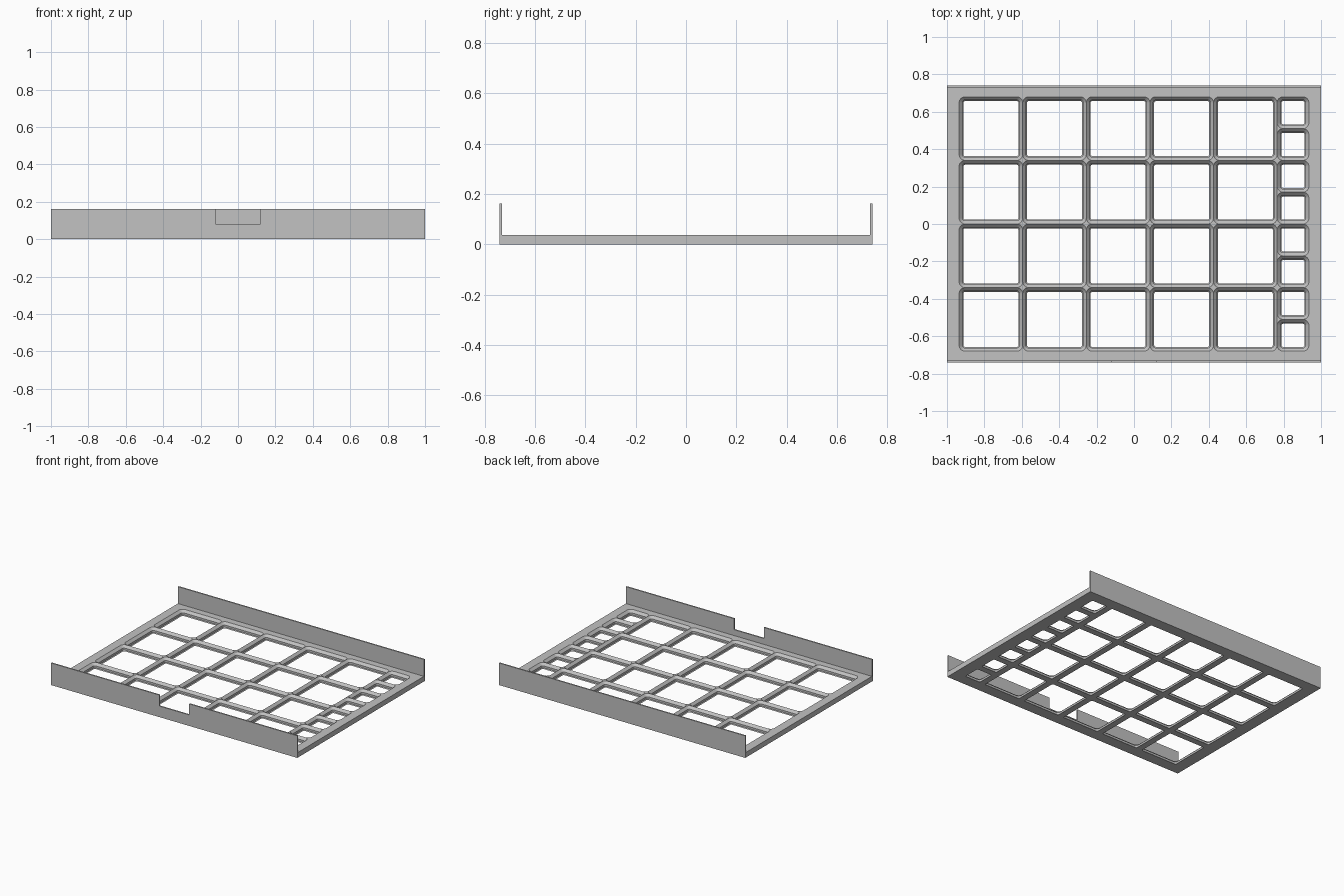
import bpy, bmesh, math

if "Cube" in bpy.data.objects:
    bpy.data.objects.remove(bpy.data.objects["Cube"])

MM = 2 / 247                  # one millimetre in scene units
CELL = 42 * MM                # full socket pitch
GX, GY = 2.75 * CELL, 2 * CELL    # half size of the socket grid
HX, HY = 1.0, 0.74            # half size of the whole tray
H = 4.65 * MM                 # floor thickness
WALL_H, WALL_T = 20 * MM, 0.01
ARC = 8                       # segments per rounded corner

# Socket profile: (inset, height), top to bottom
PROFILE = [(0, H), (2.15 * MM, 2.5 * MM), (2.15 * MM, 0.7 * MM), (2.85 * MM, 0)]

grey = bpy.data.materials.new("light_grey")
grey.diffuse_color = (0.54, 0.54, 0.54, 1)
grey.use_nodes = True
grey.node_tree.nodes["Principled BSDF"].inputs["Base Color"].default_value = grey.diffuse_color


def make_object(name, bm):
    mesh = bpy.data.meshes.new(name)
    bm.to_mesh(mesh)
    bm.free()
    mesh.materials.append(grey)
    ob = bpy.data.objects.new(name, mesh)
    bpy.context.collection.objects.link(ob)
    return ob


def rounded_ring(bm, cx, cy, hx, hy, inset, z):
    """Four lists of corner vertices, counter-clockwise."""
    r = 4 * MM - inset
    corners = []
    for i, (sx, sy) in enumerate([(1, 1), (-1, 1), (-1, -1), (1, -1)]):
        ox, oy = cx + sx * (hx - inset - r), cy + sy * (hy - inset - r)
        corners.append([bm.verts.new((ox + r * math.cos(a), oy + r * math.sin(a), z))
                        for a in [(i + k / ARC) * math.pi / 2 for k in range(ARC + 1)]])
    return corners


def fill_to_cell(bm, ring, cx, cy, hx, hy, z, top):
    """Flat faces between the rounded opening and its rectangular cell."""
    def face(vs):
        bm.faces.new(vs if top else vs[::-1])
    sq = [bm.verts.new((cx + sx * hx, cy + sy * hy, z))
          for sx, sy in [(1, 1), (-1, 1), (-1, -1), (1, -1)]]
    for i in range(4):
        for a, b in zip(ring[i], ring[i][1:]):
            face([sq[i], b, a])
        if not top:
            j = (i + 1) % 4
            face([sq[i], sq[j], ring[j][0], ring[i][-1]])


def socket(bm, cx, cy, hx, hy):
    rings = [rounded_ring(bm, cx, cy, hx, hy, d, z) for d, z in PROFILE]
    fill_to_cell(bm, rings[0], cx, cy, hx, hy, H, True)
    fill_to_cell(bm, rings[-1], cx, cy, hx, hy, 0, False)
    for upper, lower in zip(rings, rings[1:]):
        u, l = sum(upper, []), sum(lower, [])
        for i in range(len(u)):
            j = (i + 1) % len(u)
            bm.faces.new([u[i], u[j], l[j], l[i]])


# Floor grid: full sockets plus a column of half sockets on the right
bm = bmesh.new()
for col in range(5):
    for row in range(4):
        socket(bm, -GX + (col + 0.5) * CELL, -GY + (row + 0.5) * CELL, CELL / 2, CELL / 2)
for row in range(8):
    socket(bm, GX - CELL / 4, -GY + (row + 0.5) * CELL / 2, CELL / 4, CELL / 4)

# Solid border around the grid
signs = [(1, 1), (-1, 1), (-1, -1), (1, -1)]
loops = [[bm.verts.new((sx * x, sy * y, z)) for sx, sy in signs]
         for x, y, z in [(GX, GY, H), (HX, HY, H), (HX, HY, 0), (GX, GY, 0)]]
for a, b in zip(loops, loops[1:]):
    for i in range(4):
        j = (i + 1) % 4
        bm.faces.new([a[j], a[i], b[i], b[j]])
bmesh.ops.remove_doubles(bm, verts=bm.verts[:], dist=1e-5)
floor = make_object("grid_floor", bm)
bpy.context.view_layer.objects.active = floor
floor.select_set(True)
bpy.ops.object.shade_smooth_by_angle(angle=math.radians(30))


def wall(name, outline, y):
    """Upright plate extruded from an x-z outline."""
    bm = bmesh.new()
    face = bm.faces.new([bm.verts.new((x, y, z)) for x, z in outline])
    new = bmesh.ops.extrude_face_region(bm, geom=[face])["geom"]
    bmesh.ops.translate(bm, vec=(0, WALL_T, 0),
                        verts=[v for v in new if isinstance(v, bmesh.types.BMVert)])
    bmesh.ops.recalc_face_normals(bm, faces=bm.faces[:])
    make_object(name, bm)


# Back wall is plain, front wall has a finger notch
N, NZ = 15 * MM, 10 * MM
wall("back_wall", [(-HX, H), (HX, H), (HX, WALL_H), (-HX, WALL_H)], HY - WALL_T)
wall("front_wall", [(-HX, H), (HX, H), (HX, WALL_H), (N, WALL_H), (N, NZ),
                    (-N, NZ), (-N, WALL_H), (-HX, WALL_H)], -HY)
